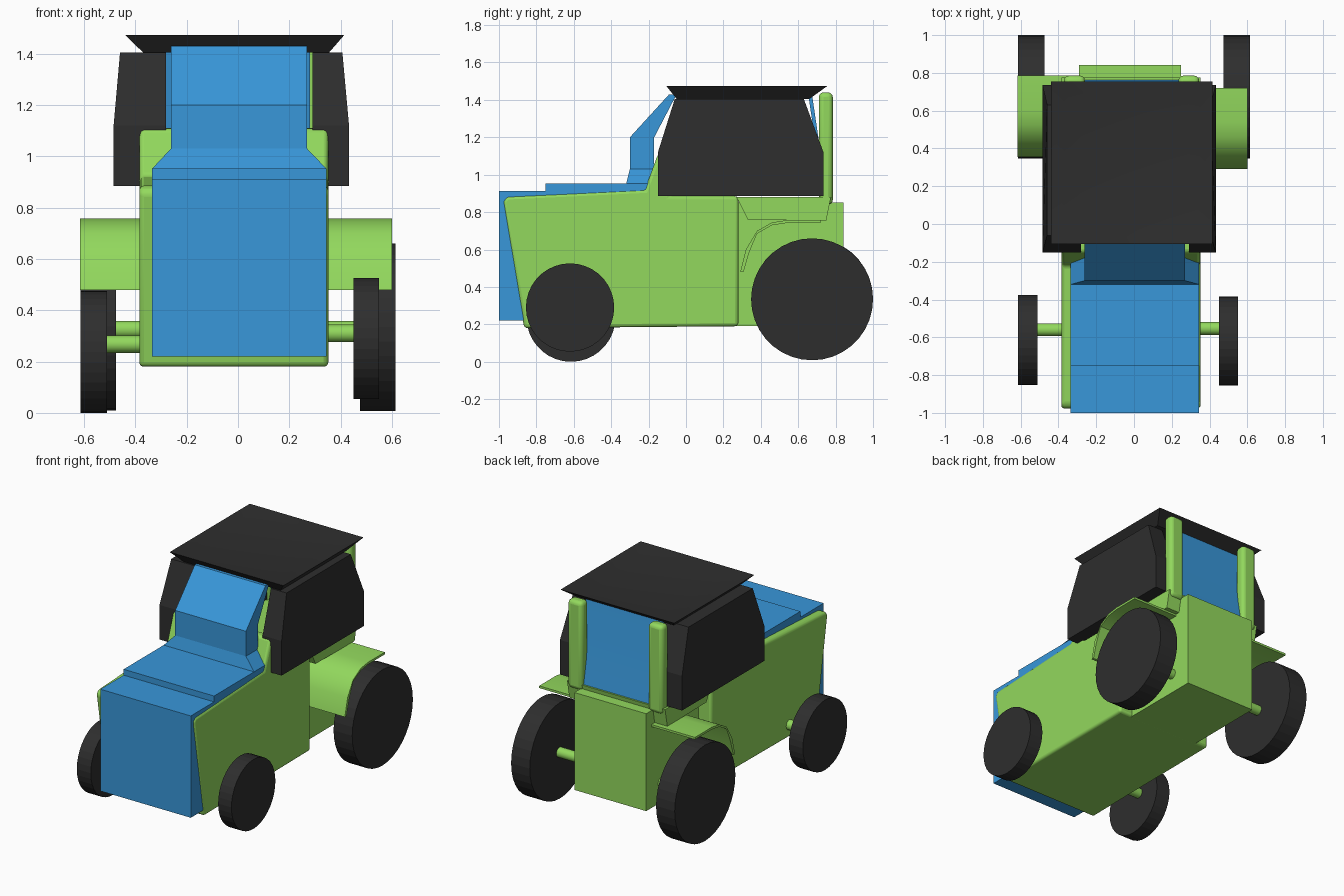
import bpy, bmesh, math

if "Cube" in bpy.data.objects:
    bpy.data.objects.remove(bpy.data.objects["Cube"])


def mat(name, col):
    m = bpy.data.materials.new(name)
    m.diffuse_color = (*col, 1)
    m.use_nodes = True
    m.node_tree.nodes["Principled BSDF"].inputs["Base Color"].default_value = m.diffuse_color
    return m


GREEN = mat("leaf green", (0.29, 0.69, 0.11))
BLUE = mat("sky blue", (0.04, 0.31, 0.70))
BLACK = mat("charcoal", (0.027, 0.027, 0.027))


def finish(name, bm, m, bevel=0, smooth=False):
    bmesh.ops.recalc_face_normals(bm, faces=bm.faces)
    me = bpy.data.meshes.new(name)
    bm.to_mesh(me)
    bm.free()
    ob = bpy.data.objects.new(name, me)
    bpy.context.collection.objects.link(ob)
    me.materials.append(m)
    bpy.ops.object.select_all(action='DESELECT')
    bpy.context.view_layer.objects.active = ob
    ob.select_set(True)
    if bevel:
        b = ob.modifiers.new("bevel", 'BEVEL')
        b.width, b.segments = bevel, 3
    if smooth:
        bpy.ops.object.shade_smooth_by_angle(angle=math.radians(35))
    return ob


def skin(name, rings, m, **kw):
    """Closed solid through a stack of equally sized vertex rings."""
    bm = bmesh.new()
    vs = [[bm.verts.new(p) for p in r] for r in rings]
    n = len(rings[0])
    for a, b in zip(vs, vs[1:]):
        for i in range(n):
            j = (i + 1) % n
            bm.faces.new((a[i], a[j], b[j], b[i]))
    bm.faces.new(vs[0])
    bm.faces.new(vs[-1])
    return finish(name, bm, m, **kw)


def prism(name, prof, x0, x1, m, **kw):
    return skin(name, [[(x, y, z) for y, z in prof] for x in (x0, x1)], m, **kw)


def loft(name, rects, m, **kw):
    return skin(name, [[(a, c, z), (b, c, z), (b, d, z), (a, d, z)]
                       for a, b, c, d, z in rects], m, **kw)


def box(name, x0, x1, y0, y1, z0, z1, m, **kw):
    return loft(name, [(x0, x1, y0, y1, z0), (x0, x1, y0, y1, z1)], m, **kw)


def cyl(name, x0, x1, y, z, r, m, n=36):
    c = [(y + r * math.cos(2 * math.pi * i / n), z + r * math.sin(2 * math.pi * i / n))
         for i in range(n)]
    return prism(name, c, x0, x1, m, smooth=n < 20)


# Green main body with slanted nose, rising to the front cab pillars
prism("body", [(-0.865, 0.18), (-0.98, 0.86), (-0.955, 0.885), (-0.22, 0.92),
               (-0.15, 1.11), (-0.09, 1.11), (-0.09, 0.885), (0.28, 0.885),
               (0.28, 0.19)], -0.385, 0.352, GREEN, bevel=0.018, smooth=True)
# Rear deck, tapered towards the fenders, and the narrow rear housing
prism("rear_deck", [(0.2, 0.88), (0.27, 0.88), (0.33, 0.76), (0.75, 0.755),
                    (0.775, 0.88)], -0.385, 0.352, GREEN)
box("rear_housing", -0.29, 0.25, 0.2, 0.842, 0.19, 0.852, GREEN)

# Blue hood and windscreen
prism("hood", [(-1, 0.22), (-1, 0.912), (-0.75, 0.912), (-0.75, 0.952),
               (-0.2, 0.952), (-0.2, 0.22)], -0.335, 0.345, BLUE)
loft("windscreen", [(-0.335, 0.345, -0.32, -0.17, 0.91),
                    (-0.335, 0.345, -0.32, -0.17, 0.952),
                    (-0.262, 0.27, -0.3, -0.17, 1.03),
                    (-0.262, 0.27, -0.3, -0.17, 1.2),
                    (-0.262, 0.27, -0.09, -0.05, 1.43)], BLUE)
# Rear window
prism("rear_window", [(0.765, 0.87), (0.715, 1.15), (0.675, 1.42), (0.655, 1.42),
                      (0.695, 1.15), (0.745, 0.87)], -0.3, 0.28, BLUE, smooth=True)

# Black cab sides: upper half leans in slightly
side_prof = [(-0.15, 0.885), (-0.15, 1.12), (-0.06, 1.405),
             (0.63, 1.405), (0.735, 1.12), (0.735, 0.885)]
for name, inner, low, top in (("cab_side_right", 0.29, 0.433, 0.407),
                              ("cab_side_left", -0.28, -0.485, -0.46)):
    skin(name, [[(inner, y, z) for y, z in side_prof],
                [(top if z > 1.3 else low, y, z) for y, z in side_prof]], BLACK)

# Flared roof with a shallow dish on top
loft("roof", [(-0.37, 0.355, -0.05, 0.66, 1.405),
              (-0.44, 0.415, -0.105, 0.755, 1.474),
              (-0.37, 0.345, -0.03, 0.69, 1.464),
              (-0.28, 0.255, 0.06, 0.6, 1.452)], BLACK, smooth=True)

# Rear cab pillars
for name, x0, x1 in (("rear_pillar_right", 0.235, 0.345),
                     ("rear_pillar_left", -0.37, -0.26)):
    box(name, x0, x1, 0.71, 0.785, 0.84, 1.44, GREEN, bevel=0.025, smooth=True)

# Fenders: thin bent sheets over the rear wheels
arch = [(0.29, 0.48), (0.32, 0.60), (0.38, 0.70), (0.46, 0.745), (0.54, 0.757), (0.72, 0.757)]
lower = [(y + 0.018 if z < 0.7 else y, z if z < 0.5 else z - 0.015) for y, z in arch]
for name, x0, x1, dy in (("fender_right", 0.24, 0.6, 0),
                         ("fender_left", -0.617, -0.28, 0.065)):
    prism(name, [(y + dy, z) for y, z in arch + lower[::-1]], x0, x1, GREEN, smooth=True)

# Wheels
cyl("front_wheel_right", 0.45, 0.55, -0.62, 0.29, 0.236, BLACK)
cyl("front_wheel_left", -0.615, -0.51, -0.615, 0.238, 0.238, BLACK)
cyl("rear_wheel_right", 0.475, 0.615, 0.674, 0.334, 0.326, BLACK)
cyl("rear_wheel_left", -0.615, -0.475, 0.674, 0.336, 0.326, BLACK)

# Axle stubs
cyl("front_axle_right", 0.3, 0.46, -0.553, 0.31, 0.034, GREEN, 16)
cyl("front_axle_left", -0.52, -0.33, -0.56, 0.268, 0.034, GREEN, 16)
cyl("rear_axle", -0.48, 0.48, 0.68, 0.325, 0.034, GREEN, 16)
